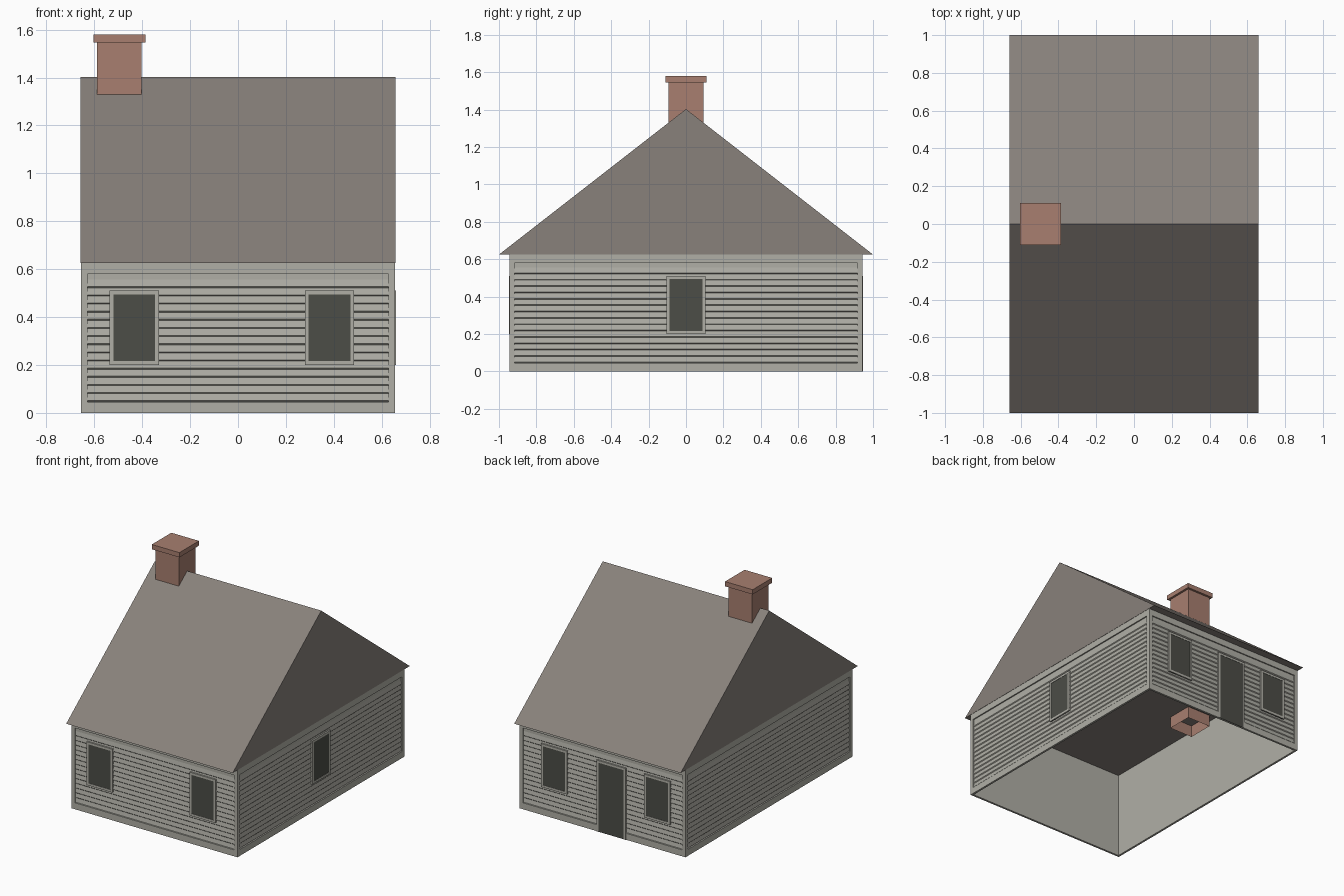
import bpy, bmesh, math
from mathutils import Matrix

if "Cube" in bpy.data.objects:
    bpy.data.objects.remove(bpy.data.objects["Cube"], do_unlink=True)


def material(name, hex_code):
    lin = []
    for i in (0, 2, 4):
        c = int(hex_code[i:i + 2], 16) / 255
        lin.append(c / 12.92 if c <= 0.04045 else ((c + 0.055) / 1.055) ** 2.4)
    colour = (*lin, 1)
    m = bpy.data.materials.new(name)
    m.use_nodes = True
    m.diffuse_color = colour
    m.node_tree.nodes["Principled BSDF"].inputs["Base Color"].default_value = colour
    return m


WALL = material("pale grey wall", "B0AFA6")
ROOF = material("warm grey roof", "88817B")
DARK = material("dark glass", "4C4D47")
BRICK = material("terracotta brick", "A87F70")

WALL_TOP = 0.625
HALF_X, HALF_Y = 0.656, 0.943


def finish(name, bm, mat, matrix=None):
    bmesh.ops.recalc_face_normals(bm, faces=bm.faces)
    mesh = bpy.data.meshes.new(name)
    bm.to_mesh(mesh)
    bm.free()
    mesh.materials.append(mat)
    ob = bpy.data.objects.new(name, mesh)
    bpy.context.collection.objects.link(ob)
    if matrix:
        ob.matrix_world = matrix
    return ob


def add_box(bm, x, y, z):
    """Box from (min, max) pairs."""
    size = [b - a for a, b in (x, y, z)]
    mid = [(a + b) / 2 for a, b in (x, y, z)]
    return bmesh.ops.create_cube(
        bm, size=1, matrix=Matrix.Translation(mid) @ Matrix.Diagonal((*size, 1)))["verts"]


def add_prism(bm, profile, x0, x1):
    """Extrude a (y, z) profile along x."""
    face = bm.faces.new([bm.verts.new((x0, y, z)) for y, z in profile])
    new = bmesh.ops.extrude_face_region(bm, geom=[face])["geom"]
    bmesh.ops.translate(bm, vec=(x1 - x0, 0, 0),
                        verts=[v for v in new if isinstance(v, bmesh.types.BMVert)])


def add_frame(bm, x, z, width, y, open_bottom=False):
    """Rectangular border made of boards."""
    (x0, x1), (z0, z1) = x, z
    add_box(bm, (x0, x0 + width), y, z)
    add_box(bm, (x1 - width, x1), y, z)
    add_box(bm, (x0 + width, x1 - width), y, (z1 - width, z1))
    if not open_bottom:
        add_box(bm, (x0 + width, x1 - width), y, (z0, z0 + width))


def opening(name, centre, half, z, matrix, door=False):
    x = (centre - half, centre + half)
    bm = bmesh.new()
    add_frame(bm, x, z, 0.016, (-0.004, 0.012), door)
    finish(name + "_frame", bm, WALL, matrix)
    bm = bmesh.new()
    add_box(bm, (x[0] + 0.01, x[1] - 0.01), (-0.002, 0.01), (z[0], z[1] - 0.01))
    finish(name + "_panel", bm, DARK, matrix)


def clapboards():
    """Sawtooth section of overlapping boards, outward is -y."""
    pitch, z = 0.034, 0.046
    points = [(0.014, z)]
    for i in range(15):
        points += [(0.004, z + 0.005), (0.009, z + pitch)]
        z += pitch
    return points + [(0.009, 0.58), (0.014, 0.58)]


def wall(name, angle, half, distance, windows, door=None):
    matrix = Matrix.Rotation(math.radians(angle), 4, "Z") @ Matrix.Translation((0, -distance, 0))
    # Corner posts and rails around the siding
    bm = bmesh.new()
    add_box(bm, (-half, half), (0.011, 0.015), (0, WALL_TOP))
    add_box(bm, (-half, half), (0, 0.012), (0.58, WALL_TOP))
    add_box(bm, (-half, half), (0, 0.012), (0, 0.046))
    for s in (-1, 1):
        add_box(bm, sorted((s * half, s * (half - 0.027))), (0, 0.012), (0.046, 0.58))
    finish(name + "_wall", bm, WALL, matrix)
    # Horizontal siding
    bm = bmesh.new()
    add_prism(bm, clapboards(), -half + 0.027, half - 0.027)
    finish(name + "_siding", bm, WALL, matrix)
    for i, u in enumerate(windows):
        opening(f"{name}_window_{i + 1}", u, 0.103, (0.2, 0.51), matrix)
    if door is not None:
        opening(name + "_door", door, 0.115, (0, 0.51), matrix, True)


wall("front", 0, HALF_X, HALF_Y, (-0.433, 0.382))
wall("left", 90, HALF_Y, HALF_X, (0,))
wall("back", 180, HALF_X, HALF_Y, (-0.382, 0.433), door=0.07)
wall("right", 270, HALF_Y, HALF_X, ())

# Gabled roof, closed below as the ceiling
bm = bmesh.new()
add_prism(bm, [(-1, WALL_TOP), (1, WALL_TOP), (0, 1.403)], -0.658, 0.658)
finish("roof", bm, ROOF)

# Chimney stack, open at the bottom inside the house
bm = bmesh.new()
add_box(bm, (-0.588, -0.402), (-0.094, 0.094), (0.54, 1.55))
bmesh.ops.delete(bm, geom=[min(bm.faces, key=lambda f: f.calc_center_median().z)],
                 context="FACES_ONLY")
finish("chimney_stack", bm, BRICK)

bm = bmesh.new()
add_box(bm, (-0.604, -0.386), (-0.11, 0.11), (1.546, 1.58))
finish("chimney_cap", bm, BRICK)
